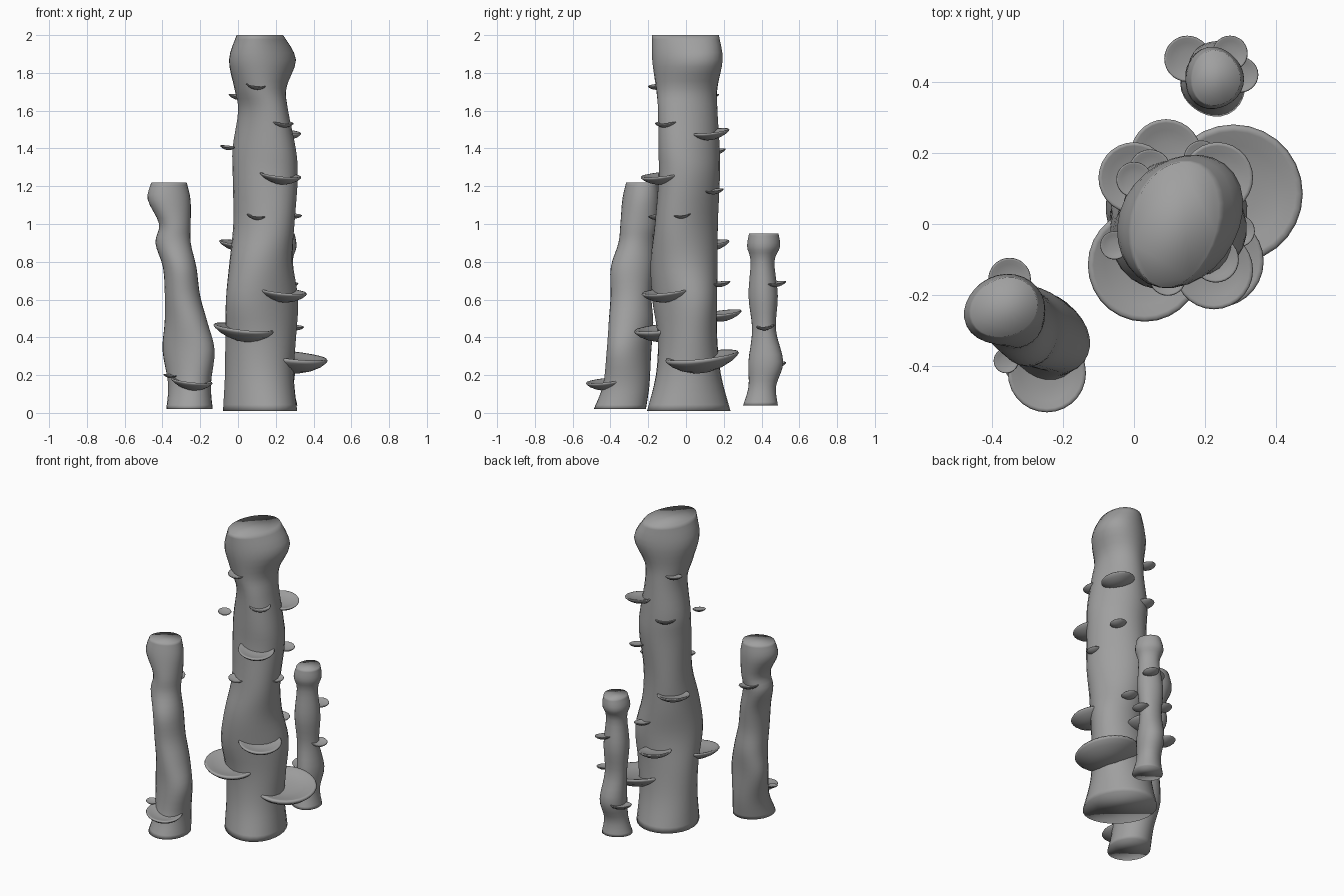
import bpy
import bmesh
import math

default_cube = bpy.data.objects.get("Cube")
if default_cube:
    bpy.data.objects.remove(default_cube, do_unlink=True)

SIDES = 28          # points around each trunk
STEPS = 4           # rings between two measured sections
DISC_SIDES = 28     # points around each shelf
TILT = 0.11         # shelves rise towards the back and the model's right


def make_material(name, value):
    material = bpy.data.materials.new(name)
    material.use_nodes = True
    colour = (value, value, value, 1)
    material.diffuse_color = colour
    material.node_tree.nodes["Principled BSDF"].inputs["Base Color"].default_value = colour
    return material


grey = make_material("stone grey", 0.35)


def finish(name, bm):
    """Turn a bmesh into a smooth shaded object."""
    bmesh.ops.recalc_face_normals(bm, faces=bm.faces[:])
    for face in bm.faces:
        face.smooth = True
    mesh = bpy.data.meshes.new(name)
    bm.to_mesh(mesh)
    bm.free()
    mesh.materials.append(grey)
    obj = bpy.data.objects.new(name, mesh)
    bpy.context.collection.objects.link(obj)
    return obj


def loft(bm, rings):
    """Skin a stack of rings and cap both ends."""
    for lower, upper in zip(rings, rings[1:]):
        for i in range(len(lower)):
            j = (i + 1) % len(lower)
            bm.faces.new((lower[i], lower[j], upper[j], upper[i]))
    bm.faces.new(rings[0])
    bm.faces.new(rings[-1])


def smooth_sections(sections):
    """Catmull-Rom interpolation through the measured sections."""
    padded = [sections[0]] + sections + [sections[-1]]
    result = []
    for a, b, c, d in zip(padded, padded[1:], padded[2:], padded[3:]):
        for step in range(STEPS):
            t = step / STEPS
            result.append([
                q + t * ((r - p) / 2 + t * (p - 2.5 * q + 2 * r - s / 2
                         + t * (1.5 * (q - r) + (s - p) / 2)))
                for p, q, r, s in zip(a, b, c, d)])
    result.append(sections[-1])
    return result


def make_trunk(name, sections, lobe):
    """Loft a knobbly trunk; a section is height, x low, x high, y low, y high, diagonal skew."""
    bm = bmesh.new()
    rings = []
    for z, x_low, x_high, y_low, y_high, skew in smooth_sections(sections):
        ring = []
        for i in range(SIDES):
            angle = math.tau * i / SIDES
            shrink = 1 - lobe * (1 + math.cos(3 * angle + 4 * z)) / 2
            x = (x_low + x_high + (x_high - x_low) * shrink * math.cos(angle - skew)) / 2
            y = (y_low + y_high + (y_high - y_low) * shrink * math.sin(angle + skew)) / 2
            ring.append(bm.verts.new((x, y, z)))
        rings.append(ring)
    loft(bm, rings)
    return finish(name, bm)


# Shelf cross-section from the underside to the dished top (radius, height)
SHELF_PROFILE = [(0.25, -0.43), (0.55, -0.34), (0.82, -0.2), (0.96, -0.08), (1, -0.02),
                 (0.97, 0.03), (0.9, 0.02), (0.7, -0.05), (0.35, -0.11)]


def make_shelf(name, x, y, z, radius):
    bm = bmesh.new()
    rings = []
    for r, h in SHELF_PROFILE:
        ring = []
        for i in range(DISC_SIDES):
            angle = math.tau * i / DISC_SIDES
            dx = radius * r * math.cos(angle)
            dy = radius * r * math.sin(angle)
            ring.append(bm.verts.new((x + dx, y + dy, z + radius * h + TILT * (dy - dx))))
        rings.append(ring)
    loft(bm, rings)
    return finish(name, bm)


# Tall middle trunk
make_trunk("tall_trunk", [
    (0.01, -.08, .32, -.21, .24, -.08),
    (0.2, -.07, .3, -.16, .19, -.03),
    (0.4, -.07, .31, -.15, .17, .03),
    (0.6, -.07, .32, -.18, .17, .11),
    (0.8, -.05, .29, -.19, .17, 0),
    (1.0, -.03, .3, -.17, .17, -.11),
    (1.25, -.03, .32, -.15, .18, -.07),
    (1.4, -.03, .31, -.15, .18, -.1),
    (1.6, 0, .27, -.15, .17, -.1),
    (1.72, -.02, .26, -.16, .17, 0),
    (1.87, -.05, .31, -.18, .2, .1),
    (2.0, -.01, .24, -.18, .18, .1),
], lobe=0.03)

# Leaning trunk at the front
make_trunk("front_trunk", [
    (0.02, -.38, -.13, -.49, -.21, 0),
    (0.15, -.37, -.14, -.44, -.19, -.06),
    (0.33, -.4, -.12, -.42, -.18, -.17),
    (0.48, -.39, -.16, -.41, -.17, -.12),
    (0.62, -.39, -.2, -.4, -.18, -.05),
    (0.77, -.4, -.22, -.4, -.17, -.05),
    (0.9, -.44, -.25, -.36, -.16, -.05),
    (1.0, -.42, -.25, -.35, -.15, 0),
    (1.13, -.48, -.25, -.34, -.14, .05),
    (1.22, -.46, -.27, -.32, -.15, .07),
], lobe=0.03)

# Small trunk at the back
make_trunk("back_trunk", [
    (0.04, .13, .32, .3, .49, 0),
    (0.14, .15, .3, .33, .48, 0),
    (0.27, .15, .31, .33, .52, 0),
    (0.44, .15, .29, .35, .48, 0),
    (0.62, .14, .3, .33, .49, 0),
    (0.8, .16, .29, .34, .47, 0),
    (0.88, .14, .31, .32, .5, 0),
    (0.95, .16, .3, .33, .49, 0),
], lobe=0.06)

# Round shelves on each trunk (x, y, rim height, radius)
SHELVES = {
    "tall_trunk_shelf": [
        (.28, .085, .3, .195), (.03, -.115, .45, .16), (.235, -.105, .645, .13),
        (.225, -.13, 1.26, .11), (.23, -.1, 1.54, .065), (.235, .13, 1.49, .1),
        (.095, -.15, 1.735, .052), (.095, -.15, 1.045, .05), (.295, -.02, 1.05, .045),
        (-.055, -.06, 1.41, .04), (0, .125, 1.68, .05), (.045, .15, 1.39, .06),
        (0, .13, .9, .1), (.19, .185, .69, .05), (.09, .195, .53, .1),
        (.25, .15, 1.18, .05)],
    "front_trunk_shelf": [
        (-.245, -.42, .17, .11), (-.35, -.155, .95, .06), (-.36, -.385, .2, .035)],
    "back_trunk_shelf": [
        (.15, .465, .26, .065), (.27, .48, .69, .05), (.3, .42, .46, .05)],
}
for name, places in SHELVES.items():
    for place in places:
        make_shelf(name, *place)
